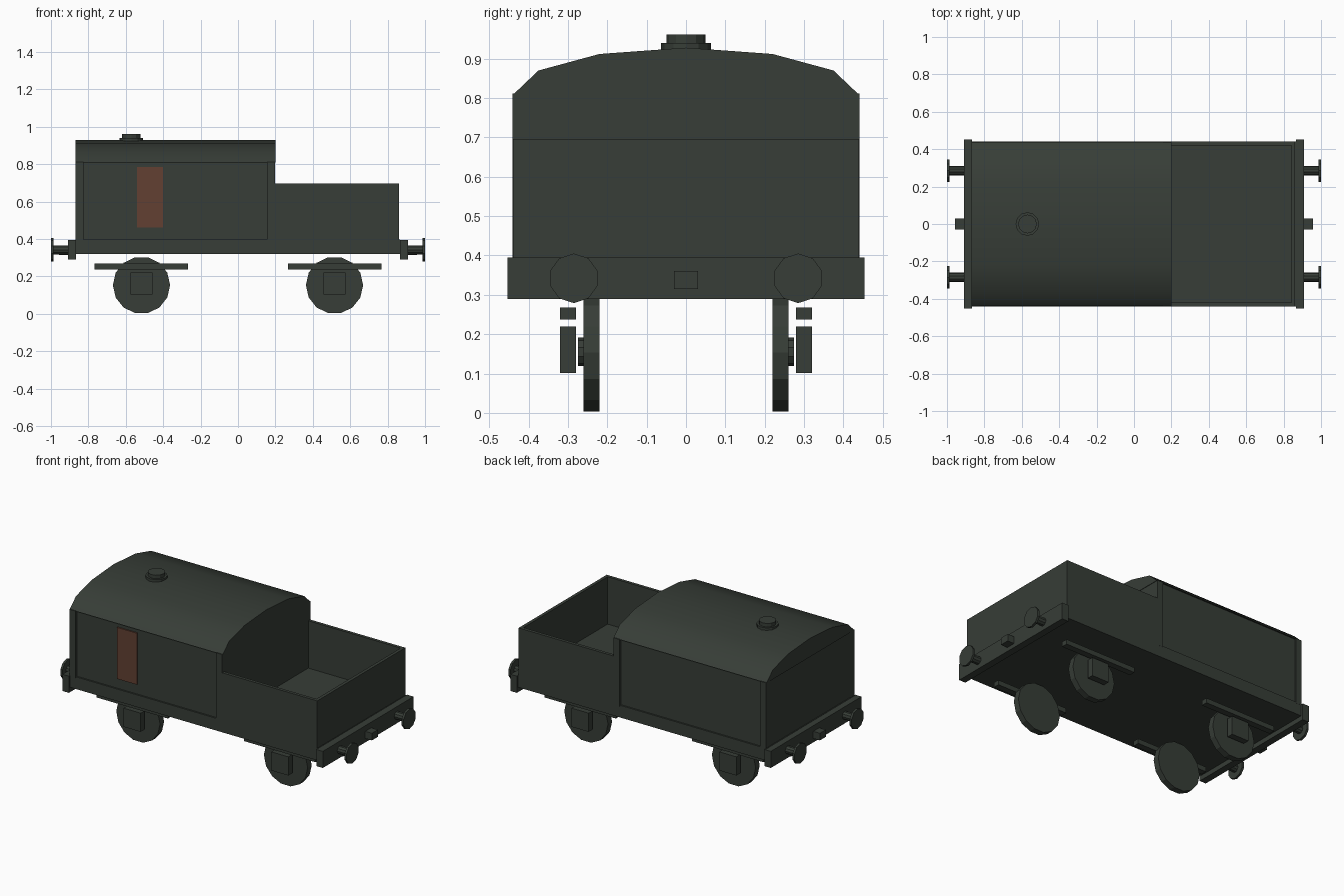
import bpy, bmesh, math
from mathutils import Matrix, Vector

if "Cube" in bpy.data.objects:
    bpy.data.objects.remove(bpy.data.objects["Cube"])


def material(name, rgb):
    m = bpy.data.materials.new(name)
    m.diffuse_color = (*rgb, 1)
    m.use_nodes = True
    m.node_tree.nodes["Principled BSDF"].inputs["Base Color"].default_value = m.diffuse_color
    return m


GREEN = material("dark grey green", (0.038, 0.047, 0.038))
RED = material("dull brown red", (0.122, 0.051, 0.032))


def finish(name, bm, mat=GREEN, smooth=None):
    bmesh.ops.recalc_face_normals(bm, faces=bm.faces)
    me = bpy.data.meshes.new(name)
    bm.to_mesh(me)
    bm.free()
    ob = bpy.data.objects.new(name, me)
    bpy.context.collection.objects.link(ob)
    me.materials.append(mat)
    if smooth:
        bpy.ops.object.select_all(action='DESELECT')
        ob.select_set(True)
        bpy.context.view_layer.objects.active = ob
        bpy.ops.object.shade_smooth_by_angle(angle=math.radians(smooth))
    return ob


def box(name, x, y, z, mat=GREEN):
    """Box given by (min, max) on each axis."""
    bm = bmesh.new()
    bmesh.ops.create_cube(bm, size=1)
    for v in bm.verts:
        v.co = Vector([(a + b) / 2 + c * (b - a) for (a, b), c in zip((x, y, z), v.co)])
    return finish(name, bm, mat)


def disc(name, axis, centre, r, depth, sides, spin=0, smooth=None):
    """Cylinder along an axis, with its first vertex turned by spin."""
    bm = bmesh.new()
    bmesh.ops.create_cone(bm, cap_ends=True, segments=sides, radius1=r, radius2=r, depth=depth)
    turn = {'x': Matrix.Rotation(math.pi / 2, 4, 'Y'),
            'y': Matrix.Rotation(math.pi / 2, 4, 'X'),
            'z': Matrix.Identity(4)}[axis]
    bm.transform(Matrix.Translation(centre) @ turn @ Matrix.Rotation(spin, 4, 'Z'))
    return finish(name, bm, GREEN, smooth)


def span(s, a, b):
    return tuple(sorted((s * a, s * b)))


# Chassis and cabin
box("chassis", (-0.87, 0.865), (-0.44, 0.44), (0.32, 0.397))
box("cabin", (-0.865, 0.197), (-0.43, 0.43), (0.39, 0.815))
for x in (-0.868, 0.155):
    for s in (-1, 1):
        box("cabin_post", (x, x + 0.042), span(s, 0.40, 0.441), (0.39, 0.812))
box("door", (-0.54, -0.40), (-0.438, -0.429), (0.46, 0.785), RED)

# Arched roof
half = [(0.438, 0.81), (0.375, 0.87), (0.22, 0.912), (0, 0.928)]
profile = half + [(-y, z) for y, z in reversed(half[:-1])]
bm = bmesh.new()
face = bm.faces.new([bm.verts.new((-0.87, y, z)) for y, z in profile])
new = bmesh.ops.extrude_face_region(bm, geom=[face])["geom"]
bmesh.ops.translate(bm, vec=(1.07, 0, 0), verts=[g for g in new if isinstance(g, bmesh.types.BMVert)])
finish("roof", bm, GREEN, 35)

# Roof vent
disc("vent_base", 'z', (-0.57, 0, 0.93), 0.063, 0.02, 12)
disc("vent_cap", 'z', (-0.57, 0, 0.95), 0.05, 0.024, 12)

# Open load bed
for s in (-1, 1):
    box("bed_side", (0.197, 0.862), span(s, 0.42, 0.44), (0.39, 0.696))
box("bed_end", (0.842, 0.862), (-0.42, 0.42), (0.39, 0.696))

# Running gear and buffers
for sx in (-1, 1):
    box("end_beam", span(sx, 0.865, 0.91), (-0.453, 0.453), (0.29, 0.395))
    box("coupling", span(sx, 0.90, 0.957), (-0.03, 0.03), (0.315, 0.36))
    cx = sx * 0.516
    for sy in (-1, 1):
        y = sy * 0.285
        disc("buffer_stem", 'x', (sx * 0.945, y, 0.342), 0.025, 0.09, 10)
        disc("buffer_head", 'x', (sx * 0.993, y, 0.342), 0.063, 0.014, 10, math.pi / 2)
        disc("wheel", 'y', (cx, sy * 0.24, 0.153), 0.153, 0.04, 14, math.pi / 2)
        disc("hub", 'y', (cx, sy * 0.265, 0.155), 0.036, 0.02, 10)
        box("axle_box", (cx - 0.06, cx + 0.06), span(sy, 0.28, 0.32), (0.102, 0.22))
        box("leaf_spring", (cx - 0.25, cx + 0.25), span(sy, 0.28, 0.32), (0.237, 0.268))
